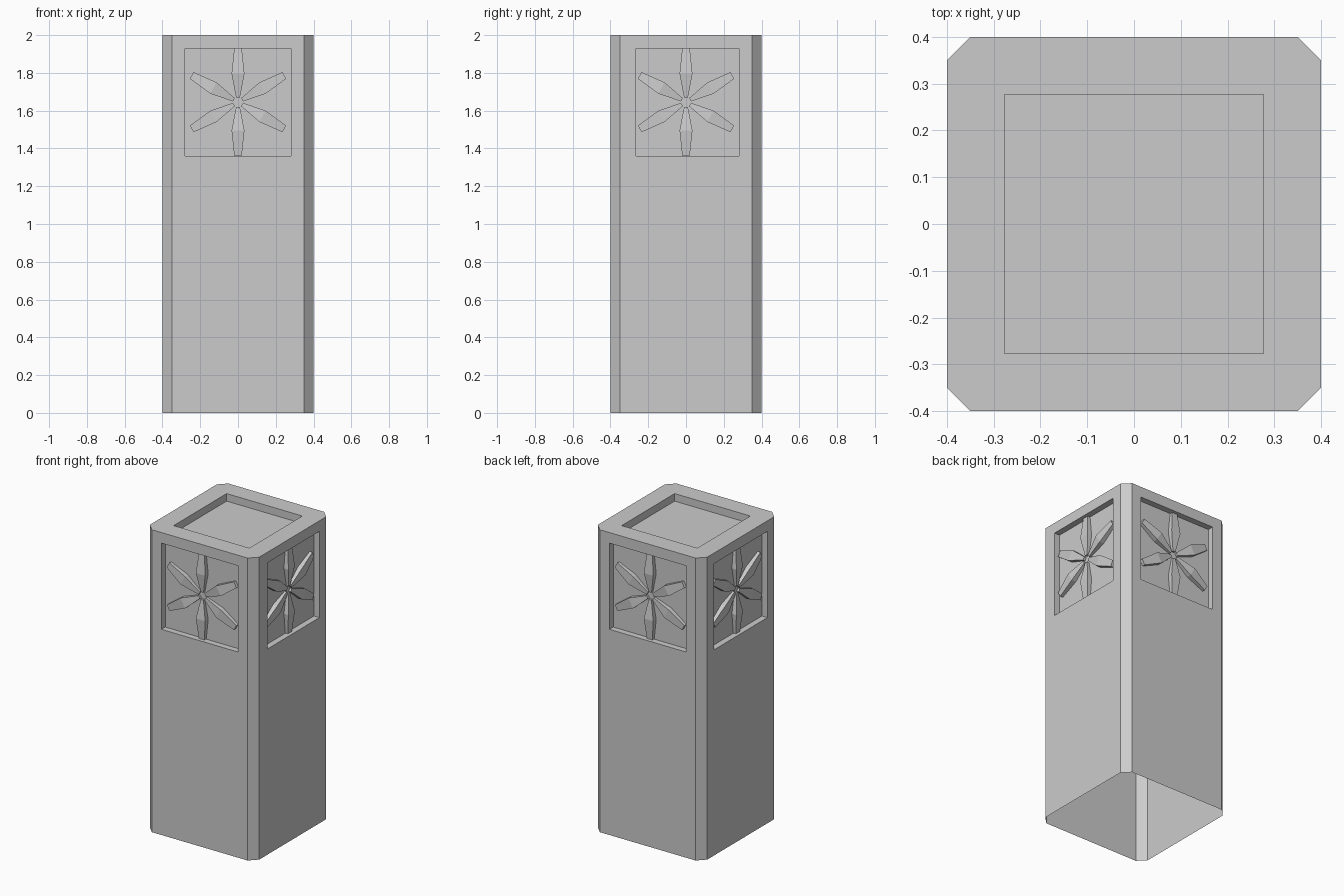
import bpy, bmesh
from math import pi
from mathutils import Matrix, Vector

if "Cube" in bpy.data.objects:
    bpy.data.objects.remove(bpy.data.objects["Cube"])

H, W, C = 2.0, 0.4, 0.05           # height, half width, corner chamfer
Z0, Z1, ZC = 1.36, 1.93, 1.645     # panel bottom, top, flower centre
DEPTH = 0.04                       # panel recess depth


def make_object(name, bm):
    mesh = bpy.data.meshes.new(name)
    bm.to_mesh(mesh)
    bm.free()
    obj = bpy.data.objects.new(name, mesh)
    bpy.context.collection.objects.link(obj)
    return obj


def recess(bm, face, depth, place):
    """Inset a face to the outline given by place(), then sink it."""
    normal = face.normal.copy()
    for sink in (0.0, depth):
        bmesh.ops.inset_individual(bm, faces=[face], thickness=0.01)
        for v in face.verts:
            v.co = place(v.co) - normal * sink


# Column shell: chamfered square, open underneath
bm = bmesh.new()
a = W - C
outline = [(-a, -W), (a, -W), (W, -a), (W, a), (a, W), (-a, W), (-W, a), (-W, -a)]
low = [bm.verts.new((x, y, 0)) for x, y in outline]
high = [bm.verts.new((x, y, H)) for x, y in outline]
sides = [bm.faces.new((low[i], low[(i + 1) % 8], high[(i + 1) % 8], high[i]))
         for i in range(8)]
top = bm.faces.new(high)
bm.normal_update()

# Square panel sunk into each broad side
for face in sides[::2]:
    n = face.normal.copy()
    t = Vector((-n.y, n.x, 0))
    left = -0.265 if n.x > 0.5 else -0.28

    def panel(co, n=n, t=t, left=left):
        p = n * W + t * (0.28 if co.dot(t) > 0 else left)
        p.z = Z1 if co.z > ZC else Z0
        return p
    recess(bm, face, DEPTH, panel)

# Square tray sunk into the top
tray = 0.277
recess(bm, top, 0.05, lambda co: Vector((tray if co.x > 0 else -tray,
                                         tray if co.y > 0 else -tray, H)))
bmesh.ops.remove_doubles(bm, verts=bm.verts[:], dist=1e-4)
make_object("column", bm)


# Flower: six faceted petals, widest and tallest at the middle
def flower(name, turn):
    bm = bmesh.new()
    stations = [(0.025, 0.010, 0.015), (0.15, 0.034, 0.032), (0.283, 0.020, 0.020)]
    back = -W + DEPTH
    for k in range(6):
        spin = Matrix.Rotation(k * pi / 3, 4, 'Y')
        place = turn @ Matrix.Translation((0, 0, ZC)) @ spin
        rings = []
        for r, half, tall in stations:
            pts = [(-half, back), (-half, back - tall), (half, back - tall), (half, back)]
            rings.append([bm.verts.new(place @ Vector((x, y, r))) for x, y in pts])
        for p, q in zip(rings, rings[1:]):
            for i in range(4):
                j = (i + 1) % 4
                bm.faces.new((p[i], p[j], q[j], q[i]))
        bm.faces.new(rings[0][::-1])
        bm.faces.new(rings[-1])
    bmesh.ops.recalc_face_normals(bm, faces=bm.faces[:])
    make_object(name, bm)


for i, side in enumerate(("front", "right", "back", "left")):
    flower(side + "_flower", Matrix.Rotation(i * pi / 2, 4, 'Z'))
